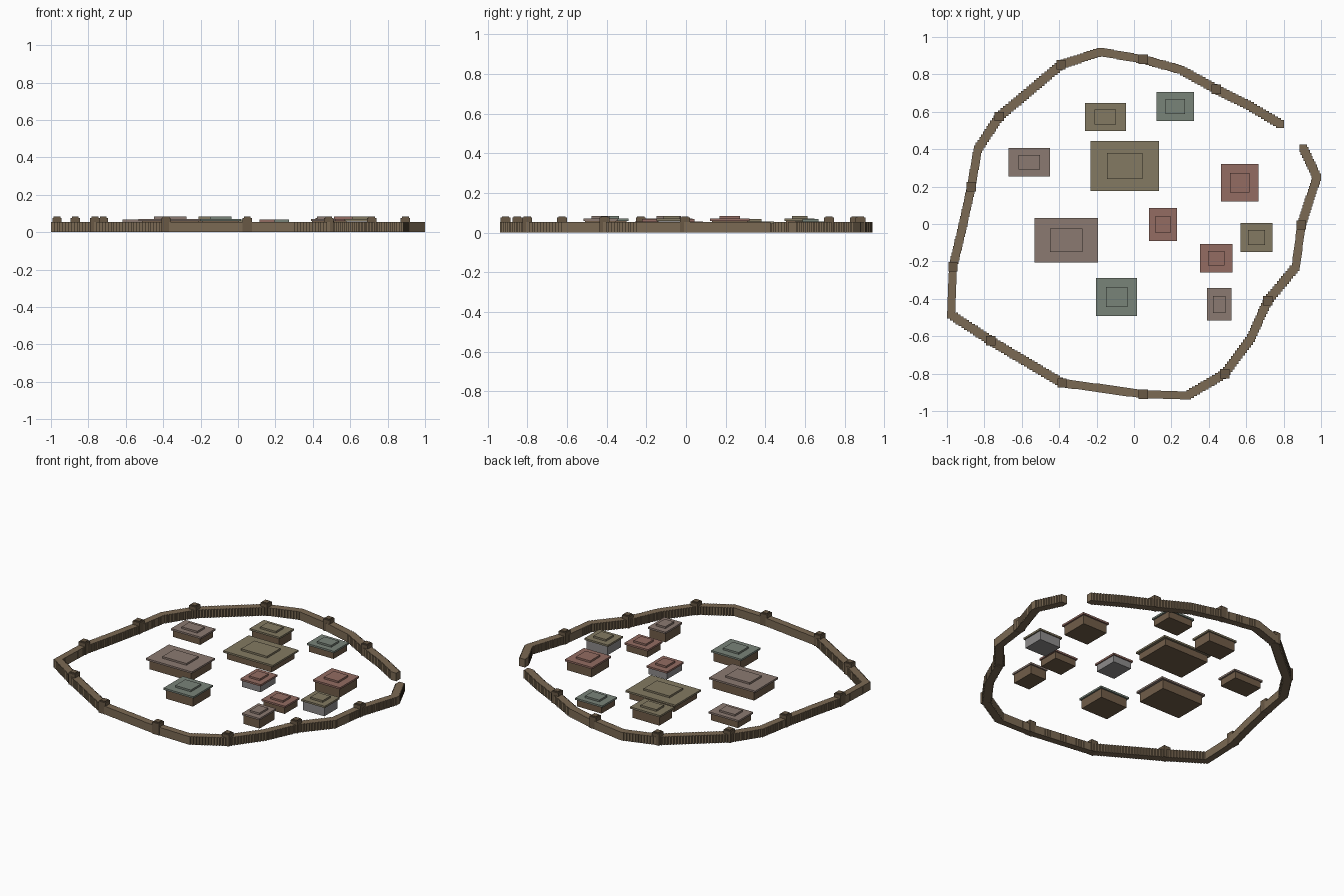
import bpy, bmesh
from mathutils import Matrix, Vector

if "Cube" in bpy.data.objects:
    bpy.data.objects.remove(bpy.data.objects["Cube"])


def material(name, r, g, b):
    m = bpy.data.materials.new(name)
    m.diffuse_color = (*[(c / 255) ** 2.2 for c in (r, g, b)], 1)
    m.use_nodes = True
    m.node_tree.nodes["Principled BSDF"].inputs["Base Color"].default_value = m.diffuse_color
    return m


MATS = {
    "wall": material("wall_timber", 122, 105, 84),
    "tower": material("tower_timber", 104, 89, 71),
    "brown": material("house_timber", 112, 93, 74),
    "grey": material("house_stone", 140, 138, 138),
    "olive": material("olive_roof", 130, 121, 98),
    "mauve": material("mauve_roof", 138, 121, 112),
    "red": material("red_roof", 146, 108, 98),
    "teal": material("teal_roof", 120, 130, 120),
}


def add_box(bm, x, y, z0, z1, sx, sy):
    m = Matrix.Translation((x, y, (z0 + z1) / 2)) @ Matrix.Diagonal((sx, sy, z1 - z0, 1))
    bmesh.ops.create_cube(bm, size=1, matrix=m)


def finish(bm, name, mat):
    me = bpy.data.meshes.new(name)
    bm.to_mesh(me)
    bm.free()
    ob = bpy.data.objects.new(name, me)
    me.materials.append(MATS[mat])
    bpy.context.collection.objects.link(ob)
    return ob


def box(name, mat, *dims):
    bm = bmesh.new()
    add_box(bm, *dims)
    return finish(bm, name, mat)


# Wall path from one side of the gate round to the other; True marks a tower
PATH = [
    (0.78, 0.535, False), (0.62, 0.63, False), (0.44, 0.72, True), (0.25, 0.825, False),
    (0.05, 0.88, True), (-0.18, 0.92, False), (-0.39, 0.852, True), (-0.72, 0.575, True),
    (-0.835, 0.40, False), (-0.87, 0.20, True), (-0.92, -0.03, False), (-0.968, -0.228, True),
    (-0.978, -0.485, False), (-0.765, -0.625, True), (-0.385, -0.85, True), (0.05, -0.91, True),
    (0.285, -0.917, False), (0.485, -0.80, True), (0.625, -0.61, False), (0.715, -0.41, True),
    (0.865, -0.23, False), (0.895, -0.005, True), (0.978, 0.25, False), (0.905, 0.405, False),
]

# Palisade of overlapping square blocks
bm = bmesh.new()
for p, q in zip(PATH, PATH[1:]):
    a, b = Vector(p[:2]), Vector(q[:2])
    n = max(1, round((b - a).length / 0.018))
    for i in range(n):
        c = a.lerp(b, i / n)
        add_box(bm, c.x, c.y, 0, 0.054, 0.042, 0.042)
add_box(bm, *PATH[-1][:2], 0, 0.054, 0.042, 0.042)
finish(bm, "palisade_wall", "wall")

# Watch towers
for i, (x, y, _) in enumerate(p for p in PATH if p[2]):
    box(f"watch_tower_{i + 1}", "tower", x, y, 0, 0.077, 0.05, 0.05)
    box(f"watch_tower_cap_{i + 1}", "tower", x, y, 0.077, 0.083, 0.036, 0.036)

# Houses: centre, roof size, body height, roof colour, body colour
LOW, TALL = 0.044, 0.06
HOUSES = [
    (0.22, 0.628, 0.20, 0.155, LOW, "teal", "brown"),
    (-0.153, 0.572, 0.22, 0.15, TALL, "olive", "brown"),
    (-0.05, 0.31, 0.365, 0.268, LOW, "olive", "brown"),
    (-0.56, 0.33, 0.22, 0.15, LOW, "mauve", "brown"),
    (-0.362, -0.087, 0.338, 0.24, TALL, "mauve", "brown"),
    (-0.093, -0.39, 0.22, 0.203, TALL, "teal", "brown"),
    (0.155, -0.003, 0.15, 0.175, LOW, "red", "grey"),
    (0.565, 0.22, 0.20, 0.20, TALL, "red", "brown"),
    (0.655, -0.072, 0.173, 0.155, TALL, "olive", "grey"),
    (0.44, -0.183, 0.173, 0.15, LOW, "red", "brown"),
    (0.455, -0.43, 0.13, 0.173, TALL, "mauve", "brown"),
]
for i, (x, y, sx, sy, h, roof, body) in enumerate(HOUSES, 1):
    box(f"house_body_{i}", body, x, y, 0, h, sx * 0.9, sy * 0.9)
    box(f"house_roof_{i}", roof, x, y, h, h + 0.012, sx, sy)
    box(f"house_roof_top_{i}", roof, x, y, h + 0.012, h + 0.024, sx * 0.52, sy * 0.52)
